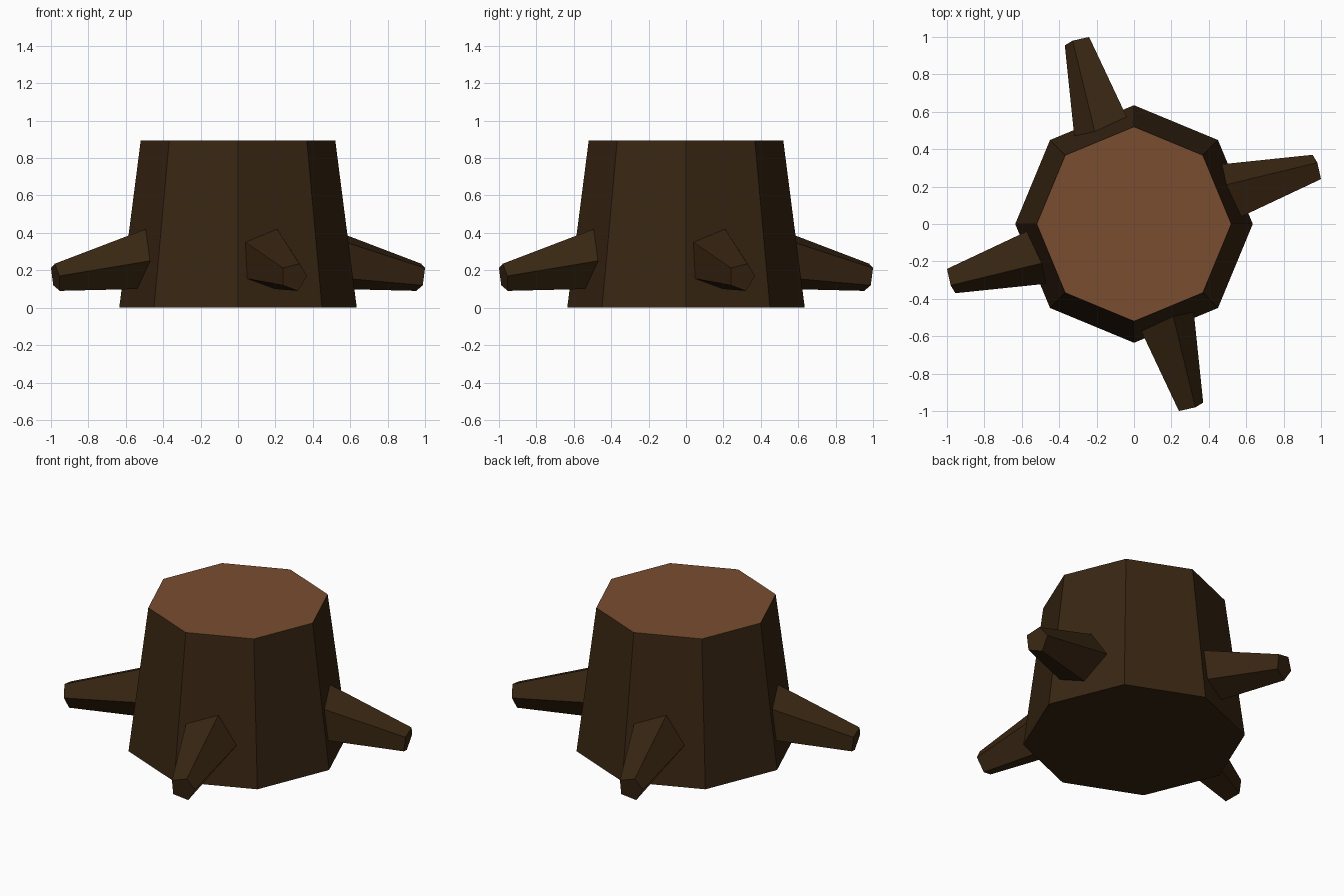
import bpy, bmesh, math
from mathutils import Vector, Matrix

if "Cube" in bpy.data.objects:
    bpy.data.objects.remove(bpy.data.objects["Cube"])


def material(name, rgb):
    m = bpy.data.materials.new(name)
    m.diffuse_color = (*rgb, 1)
    m.use_nodes = True
    m.node_tree.nodes["Principled BSDF"].inputs["Base Color"].default_value = m.diffuse_color
    return m


bark = material("dark bark", (0.040, 0.019, 0.006))
wood = material("cut wood", (0.195, 0.074, 0.030))


def loft(name, rings, mats):
    """Closed flat-shaded solid through two rings of points."""
    bm = bmesh.new()
    a, b = [[bm.verts.new(p) for p in ring] for ring in rings]
    n = len(a)
    for i in range(n):
        j = (i + 1) % n
        bm.faces.new((a[i], a[j], b[j], b[i]))
    bm.faces.new(a)
    top = bm.faces.new(b)
    top.material_index = len(mats) - 1
    bmesh.ops.recalc_face_normals(bm, faces=bm.faces)
    me = bpy.data.meshes.new(name)
    bm.to_mesh(me)
    bm.free()
    for m in mats:
        me.materials.append(m)
    ob = bpy.data.objects.new(name, me)
    bpy.context.collection.objects.link(ob)
    return ob


def octagon(r, z):
    return [(r * math.cos(i * math.pi / 4), r * math.sin(i * math.pi / 4), z) for i in range(8)]


# Tapered eight-sided trunk with a cut top face
loft("trunk", [octagon(0.635, 0), octagon(0.52, 0.895)], [bark, wood])

# Five-sided root: section at the trunk surface and section at the tip
base = [(0.04, -0.575, 0.35), (0.21, -0.495, 0.42), (0.32, -0.475, 0.25),
        (0.20, -0.54, 0.10), (0.05, -0.595, 0.155)]
tip = [(0.24, -1.00, 0.212), (0.328, -0.98, 0.235), (0.37, -0.955, 0.17),
       (0.32, -0.953, 0.09), (0.24, -0.988, 0.12)]
base, tip = [[Vector(p) for p in ring] for ring in (base, tip)]
# Run the root a little way inside the trunk
inner = [b + (b - t) * 0.12 for b, t in zip(base, tip)]

# Four roots, each a quarter turn apart
for k, side in enumerate(("front", "right", "back", "left")):
    turn = Matrix.Rotation(k * math.pi / 2, 3, 'Z')
    loft(side + "_root", [[turn @ p for p in ring] for ring in (inner, tip)], [bark])
